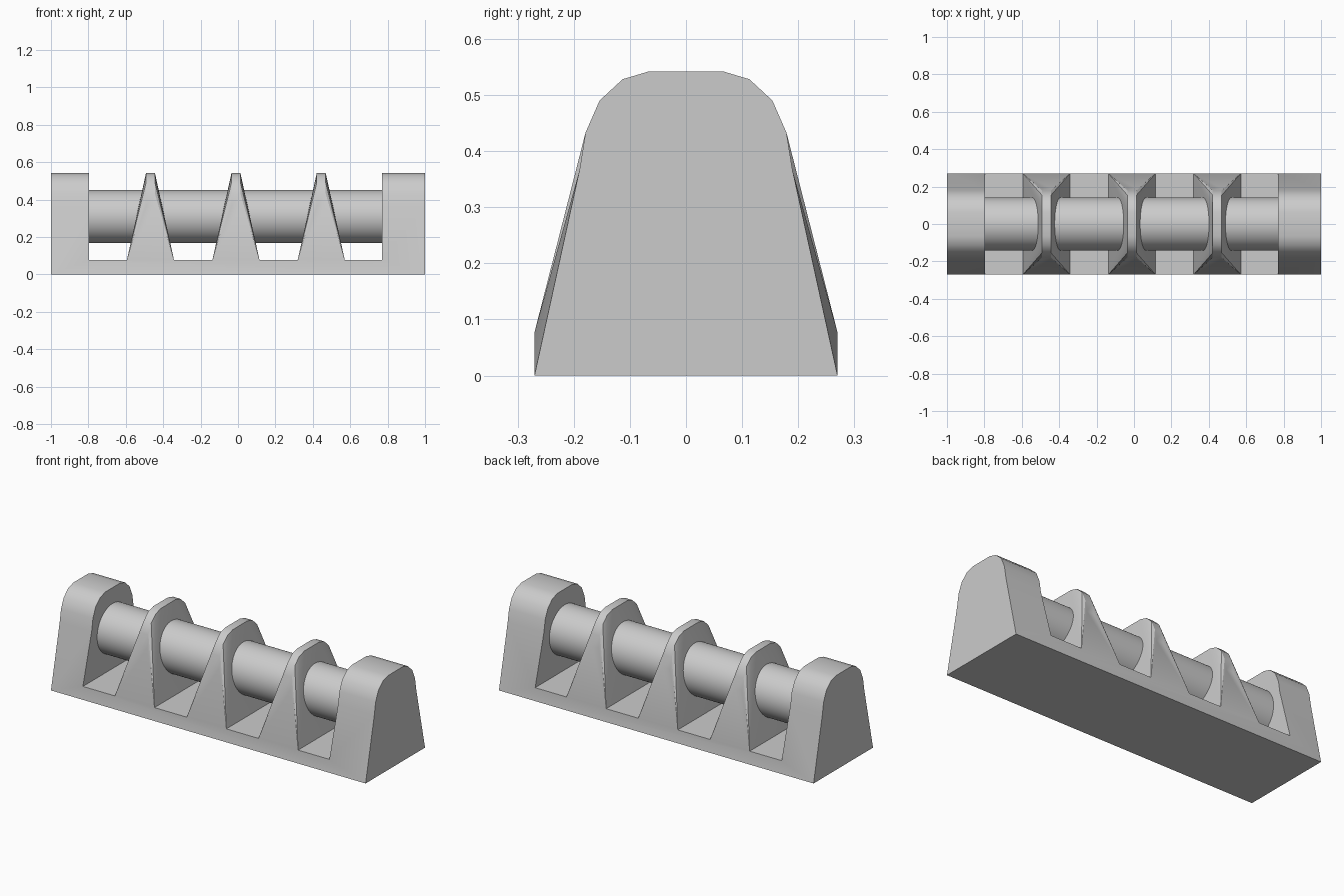
import bpy, bmesh, math

if "Cube" in bpy.data.objects:
    bpy.data.objects.remove(bpy.data.objects["Cube"])

HALF_W, FLOOR_Z = 0.27, 0.077
# half of the rounded arch outline (y, z), front to middle, then mirrored
HALF = [(-0.19, 0.365), (-0.179, 0.433), (-0.154, 0.49), (-0.113, 0.528), (-0.066, 0.542)]
ARCH = HALF + [(-y, z) for y, z in reversed(HALF)]

bm = bmesh.new()


def foot(x, z):
    """Front and back foot corners at x."""
    return [bm.verts.new((x, s * HALF_W, z)) for s in (-1, 1)]


def side(feet, arch):
    """Side wall of a tower: main panel plus fans to the rounded shoulders."""
    m = len(HALF)
    bm.faces.new((feet[0], feet[1], arch[m], arch[m - 1]))
    for i in range(m - 1):
        bm.faces.new((feet[0], arch[i + 1], arch[i]))
        bm.faces.new((feet[1], arch[m + i + 1], arch[m + i]))


def tower(left, right):
    """Left/right = (foot x, foot z, arch x). Returns the foot corners."""
    feet, arches = [], []
    for fx, fz, ax in (left, right):
        f = foot(fx, fz)
        a = [bm.verts.new((ax, y, z)) for y, z in ARCH]
        if fx == ax:
            bm.faces.new([f[0]] + a + [f[1]])
        else:
            side(f, a)
        feet.append(f)
        arches.append(a)
    (lf, rf), (la, ra) = feet, arches
    for i in range(len(ARCH) - 1):
        bm.faces.new((la[i], la[i + 1], ra[i + 1], ra[i]))
    bm.faces.new((lf[0], la[0], ra[0], rf[0]))
    bm.faces.new((lf[1], la[-1], ra[-1], rf[1]))
    return feet


# end blocks and three flared ribs
towers = [tower((-1, 0, -1), (-0.797, FLOOR_Z, -0.797))]
for c in (-0.468, -0.011, 0.445):
    towers.append(tower((c - 0.126, FLOOR_Z, c - 0.024), (c + 0.126, FLOOR_Z, c + 0.024)))
towers.append(tower((0.77, FLOOR_Z, 0.77), (1, 0, 1)))

# floor panels between towers
for a, b in zip(towers, towers[1:]):
    bm.faces.new((a[1][0], a[1][1], b[0][1], b[0][0]))

# base front, back and underside
feet = [f for t in towers for f in t]
for k in (0, 1):
    bm.faces.new([f[k] for f in feet])
bm.faces.new((feet[0][0], feet[0][1], feet[-1][1], feet[-1][0]))
bmesh.ops.recalc_face_normals(bm, faces=bm.faces)

mesh = bpy.data.meshes.new("ribbed_cradle")
bm.to_mesh(mesh)
bm.free()
cradle = bpy.data.objects.new("ribbed_cradle", mesh)
bpy.context.collection.objects.link(cradle)

# rod running through the ribs
bpy.ops.mesh.primitive_cylinder_add(vertices=64, radius=0.141, depth=1.58, end_fill_type='NOTHING',
                                    location=(-0.0135, 0, 0.31), rotation=(0, math.pi / 2, 0))
rod = bpy.context.object
rod.name = "rod"

for ob in (cradle, rod):
    bpy.ops.object.select_all(action='DESELECT')
    ob.select_set(True)
    bpy.context.view_layer.objects.active = ob
    bpy.ops.object.shade_smooth_by_angle(angle=math.radians(30))
